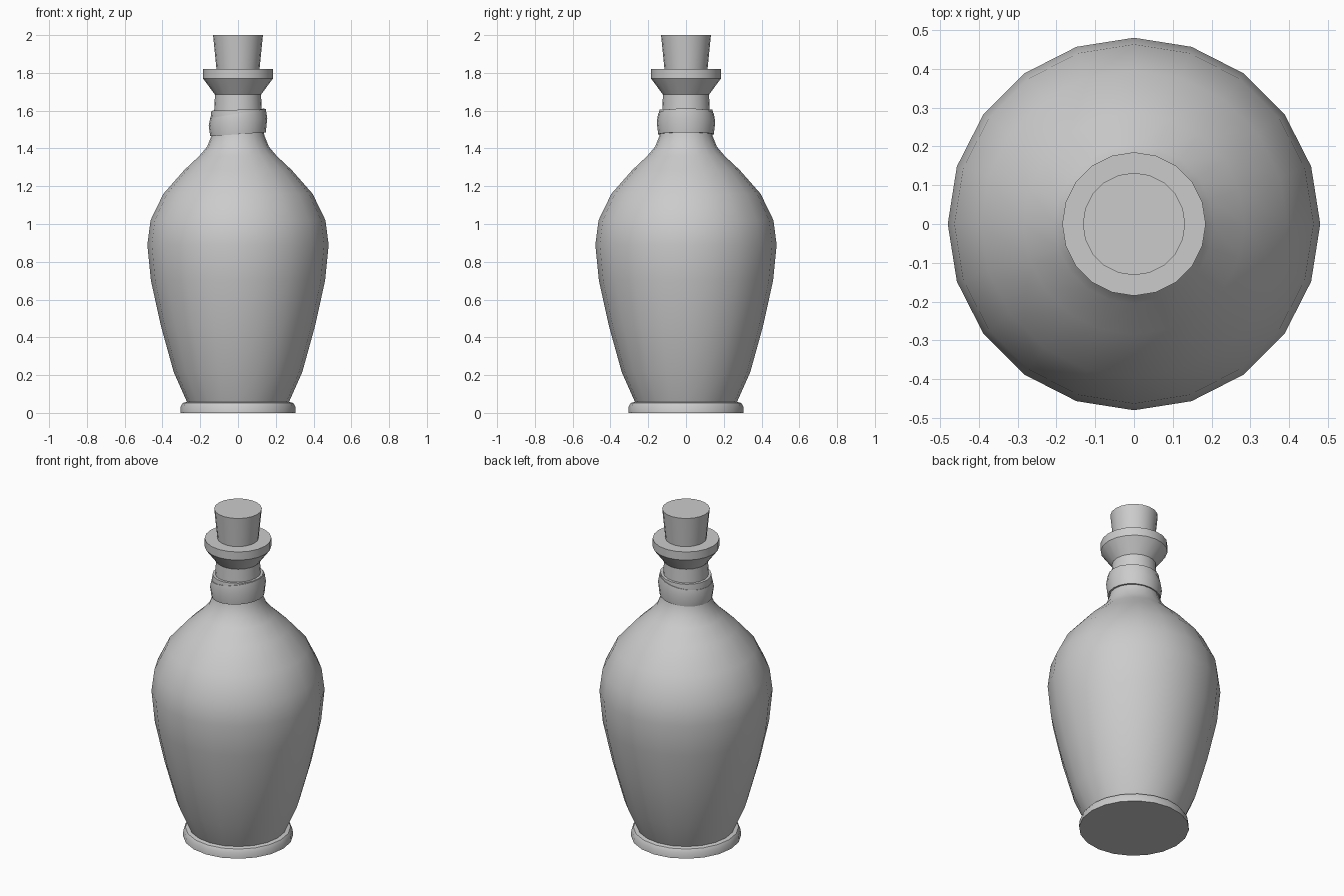
import bpy, bmesh, math

if "Cube" in bpy.data.objects:
    bpy.data.objects.remove(bpy.data.objects["Cube"])

SIDES = 20


def lathe(name, profile, closed=False, tilt=None):
    """Revolve (radius, z) points about z; tilt(x, z) returns a height offset."""
    bm = bmesh.new()
    rings = []
    for r, z in profile:
        ring = []
        for i in range(SIDES):
            a = 2 * math.pi * i / SIDES
            x, y = r * math.cos(a), r * math.sin(a)
            ring.append(bm.verts.new((x, y, z + (tilt(x, z) if tilt else 0))))
        rings.append(ring)
    pairs = list(zip(rings, rings[1:]))
    if closed:
        pairs.append((rings[-1], rings[0]))
    else:
        bm.faces.new(rings[0][::-1])
        bm.faces.new(rings[-1])
    for lo, hi in pairs:
        for i in range(SIDES):
            j = (i + 1) % SIDES
            bm.faces.new((lo[i], lo[j], hi[j], hi[i]))
    bmesh.ops.recalc_face_normals(bm, faces=bm.faces[:])
    mesh = bpy.data.meshes.new(name)
    bm.to_mesh(mesh)
    bm.free()
    obj = bpy.data.objects.new(name, mesh)
    bpy.context.collection.objects.link(obj)
    bpy.context.view_layer.objects.active = obj
    bpy.ops.object.select_all(action='DESELECT')
    obj.select_set(True)
    bpy.ops.object.shade_smooth_by_angle(angle=math.radians(35))
    return obj


# Bottle: foot, belly, shoulder, neck and flared lip
lathe("bottle", [
    (0.305, 0), (0.303, 0.035), (0.292, 0.053), (0.27, 0.058),
    (0.34, 0.215), (0.408, 0.46), (0.461, 0.70), (0.48, 0.89),
    (0.463, 1.02), (0.395, 1.16), (0.285, 1.285), (0.205, 1.36),
    (0.163, 1.41), (0.141, 1.465), (0.13, 1.52), (0.126, 1.60),
    (0.122, 1.685), (0.185, 1.77), (0.185, 1.82)])

# Tapered stopper
lathe("stopper", [(0.112, 1.80), (0.132, 2.0)])

# Neck wrap: a level inner turn and a slanted outer turn
lathe("inner_wrap", [
    (0.125, 1.49), (0.143, 1.49), (0.147, 1.55), (0.141, 1.605), (0.124, 1.605)],
    closed=True, tilt=lambda x, z: 0.04 * x)
lathe("outer_wrap", [
    (0.128, 1.475), (0.147, 1.475), (0.155, 1.54), (0.147, 1.585), (0.128, 1.585)],
    closed=True, tilt=lambda x, z: x * (0.07 + 0.9 * (z - 1.475)))
